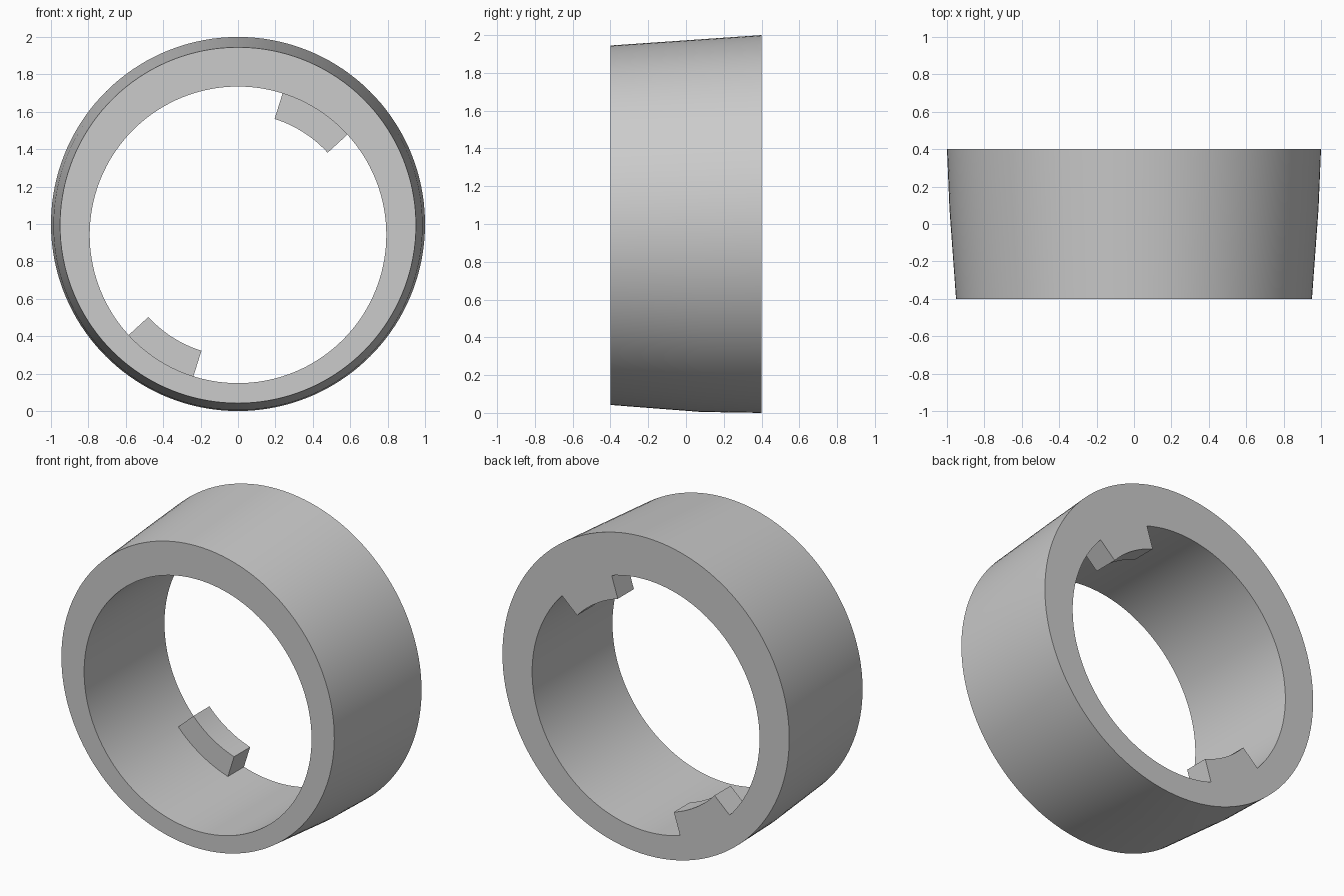
import bpy
import bmesh
from math import sin, cos, radians, sqrt

cube = bpy.data.objects.get("Cube")
if cube:
    bpy.data.objects.remove(cube, do_unlink=True)

STEP = 2.5                      # degrees per segment
BORE_Z, BORE_R, LUG_R = 0.942, 0.793, 0.65
LUG_START, LUG_END = 42.5, 72.5  # the second lug sits opposite

# Angle stations, doubled at the lug sides so the radius can jump there
stations = []
for i in range(int(360 / STEP)):
    a = i * STEP
    local = a % 180
    inside = LUG_START <= local <= LUG_END
    if local == LUG_START:
        stations += [(a, False), (a, True)]
    elif local == LUG_END:
        stations += [(a, True), (a, False)]
    else:
        stations.append((a, inside))


def outer(y, centre_z, r):
    """Ring on the off-centre outer wall, measured from the bore axis."""
    d = centre_z - BORE_Z

    def radius(a, lug):
        return d * sin(a) + sqrt(r * r - (d * cos(a)) ** 2)
    return y, radius


def bore(y):
    return y, lambda a, lug: BORE_R


def keyed(y):
    return y, lambda a, lug: LUG_R if lug else BORE_R


# Closed section: outer wall front to back, then lugs and bore back to front
sections = [
    outer(-0.4, 0.9935, 0.9515),
    outer(0.08, 0.9915, 0.9865),
    outer(0.4, 1.0, 1.0),
    keyed(0.4),
    keyed(0.24),
    bore(0.24),
    bore(-0.4),
]

bm = bmesh.new()
rings = []
for y, radius in sections:
    ring = []
    for deg, lug in stations:
        a = radians(deg)
        r = radius(a, lug)
        ring.append(bm.verts.new((r * cos(a), y, BORE_Z + r * sin(a))))
    rings.append(ring)

for k, ring in enumerate(rings):
    after = rings[(k + 1) % len(rings)]
    for i in range(len(ring)):
        j = (i + 1) % len(ring)
        bm.faces.new((ring[i], ring[j], after[j], after[i]))

# Collapse the doubled stations and drop zero-area slivers
bmesh.ops.remove_doubles(bm, verts=bm.verts[:], dist=0.00001)
slivers = [f for f in bm.faces if f.calc_area() < 0.000001]
bmesh.ops.delete(bm, geom=slivers, context='FACES_ONLY')
bmesh.ops.recalc_face_normals(bm, faces=bm.faces[:])

mesh = bpy.data.meshes.new("collar_ring")
bm.to_mesh(mesh)
bm.free()
collar = bpy.data.objects.new("collar_ring", mesh)
bpy.context.collection.objects.link(collar)

# Plain grey
grey = bpy.data.materials.new("light_grey")
grey.use_nodes = True
colour = (0.6, 0.6, 0.6, 1.0)
grey.diffuse_color = colour
grey.node_tree.nodes["Principled BSDF"].inputs["Base Color"].default_value = colour
mesh.materials.append(grey)

# Smooth walls with crisp rims and lug edges
bpy.ops.object.select_all(action='DESELECT')
collar.select_set(True)
bpy.context.view_layer.objects.active = collar
bpy.ops.object.shade_smooth_by_angle(angle=radians(30))
